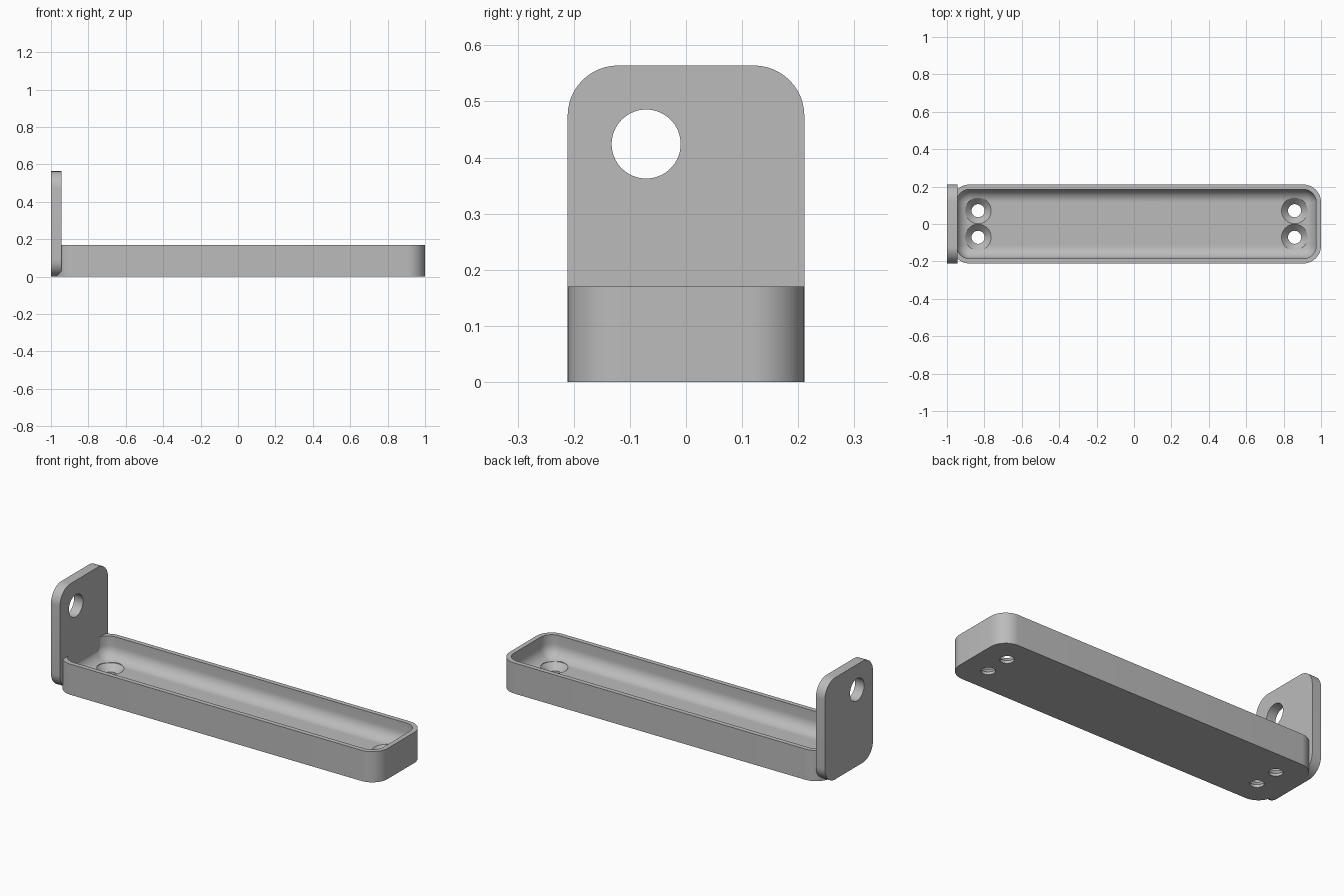
import bpy, bmesh, math

if "Cube" in bpy.data.objects:
    bpy.data.objects.remove(bpy.data.objects["Cube"], do_unlink=True)

# One grey finish for the whole bracket
grey = bpy.data.materials.new("grey")
grey.use_nodes = True
color = (0.5, 0.5, 0.5, 1)
grey.diffuse_color = color
grey.node_tree.nodes["Principled BSDF"].inputs["Base Color"].default_value = color

STEPS = 12


def rounded_rect(half_w, half_h, r):
    """Counter-clockwise outline with STEPS segments per corner."""
    pts = []
    for i, (sx, sy) in enumerate(((1, 1), (-1, 1), (-1, -1), (1, -1))):
        for k in range(STEPS + 1):
            a = (i + k / STEPS) * math.pi / 2
            pts.append((sx * (half_w - r) + r * math.cos(a),
                        sy * (half_h - r) + r * math.sin(a)))
    return pts


def circle(r, n=48):
    return [(r * math.cos(math.tau * i / n), r * math.sin(math.tau * i / n)) for i in range(n)]


def loft(name, sections, place):
    """Skin a stack of (outline, height) sections and cap both ends."""
    bm = bmesh.new()
    rings = [[bm.verts.new(place(u, v, h)) for u, v in outline] for outline, h in sections]
    n = len(rings[0])
    for a, b in zip(rings, rings[1:]):
        for i in range(n):
            j = (i + 1) % n
            bm.faces.new((a[i], a[j], b[j], b[i]))
    bm.faces.new(rings[0][::-1])
    bm.faces.new(rings[-1])
    bmesh.ops.recalc_face_normals(bm, faces=bm.faces)
    mesh = bpy.data.meshes.new(name)
    bm.to_mesh(mesh)
    bm.free()
    mesh.materials.append(grey)
    obj = bpy.data.objects.new(name, mesh)
    bpy.context.collection.objects.link(obj)
    return obj


def cut(obj, cutters):
    """Subtract the cutters, then discard them."""
    bpy.context.view_layer.objects.active = obj
    for c in cutters:
        mod = obj.modifiers.new("hole", "BOOLEAN")
        mod.object, mod.operation, mod.solver = c, "DIFFERENCE", "EXACT"
        bpy.ops.object.modifier_apply(modifier=mod.name)
        bpy.data.objects.remove(c, do_unlink=True)


def smooth(obj):
    bpy.ops.object.select_all(action="DESELECT")
    obj.select_set(True)
    bpy.context.view_layer.objects.active = obj
    bpy.ops.object.shade_smooth_by_angle(angle=math.radians(30))


# Tray: rounded shell with a cove between the inner walls and the floor
CX, HALF_X, HALF_Y, CORNER = 0.0125, 0.9875, 0.211, 0.095
RIM, WALL, FLOOR, COVE = 0.17, 0.026, 0.05, 0.068
sections = [(rounded_rect(HALF_X, HALF_Y, CORNER), h) for h in (0, RIM)]
inner = [(WALL, RIM)]
for k in range(11):
    a = k / 10 * math.pi / 2
    inner.append((WALL + COVE * (1 - math.cos(a)), FLOOR + COVE * (1 - math.sin(a))))
for inset, h in inner:
    outline = rounded_rect(HALF_X - inset, HALF_Y - inset, max(CORNER - inset, 0.001))
    sections.append((outline, h))
tray = loft("tray", sections, lambda u, v, h: (CX + u, v, h))

# Countersunk screw holes, a pair at each end
screw_cutters = []
for side in (-1, 1):
    for y in (-0.071, 0.071):
        x = CX + side * 0.846
        profile = ((0.035, -0.05), (0.035, 0.015), (0.0695, FLOOR), (0.0695, 0.15))
        screw_cutters.append(loft("screw_cutter", [(circle(r), h) for r, h in profile],
                                  lambda u, v, h: (x + u, y + v, h)))
cut(tray, screw_cutters)
smooth(tray)

# Upright end plate with an off-centre round hole
TOP = 0.564
plate_outline = rounded_rect(HALF_Y, TOP / 2, 0.09)
plate = loft("end_plate", [(plate_outline, -1), (plate_outline, -0.945)],
             lambda u, v, h: (h, u, TOP / 2 + v))
hole = loft("plate_hole_cutter", [(circle(0.0615, 64), -1.1), (circle(0.0615, 64), -0.8)],
            lambda u, v, h: (h, u - 0.071, v + 0.424))
cut(plate, [hole])
smooth(plate)
